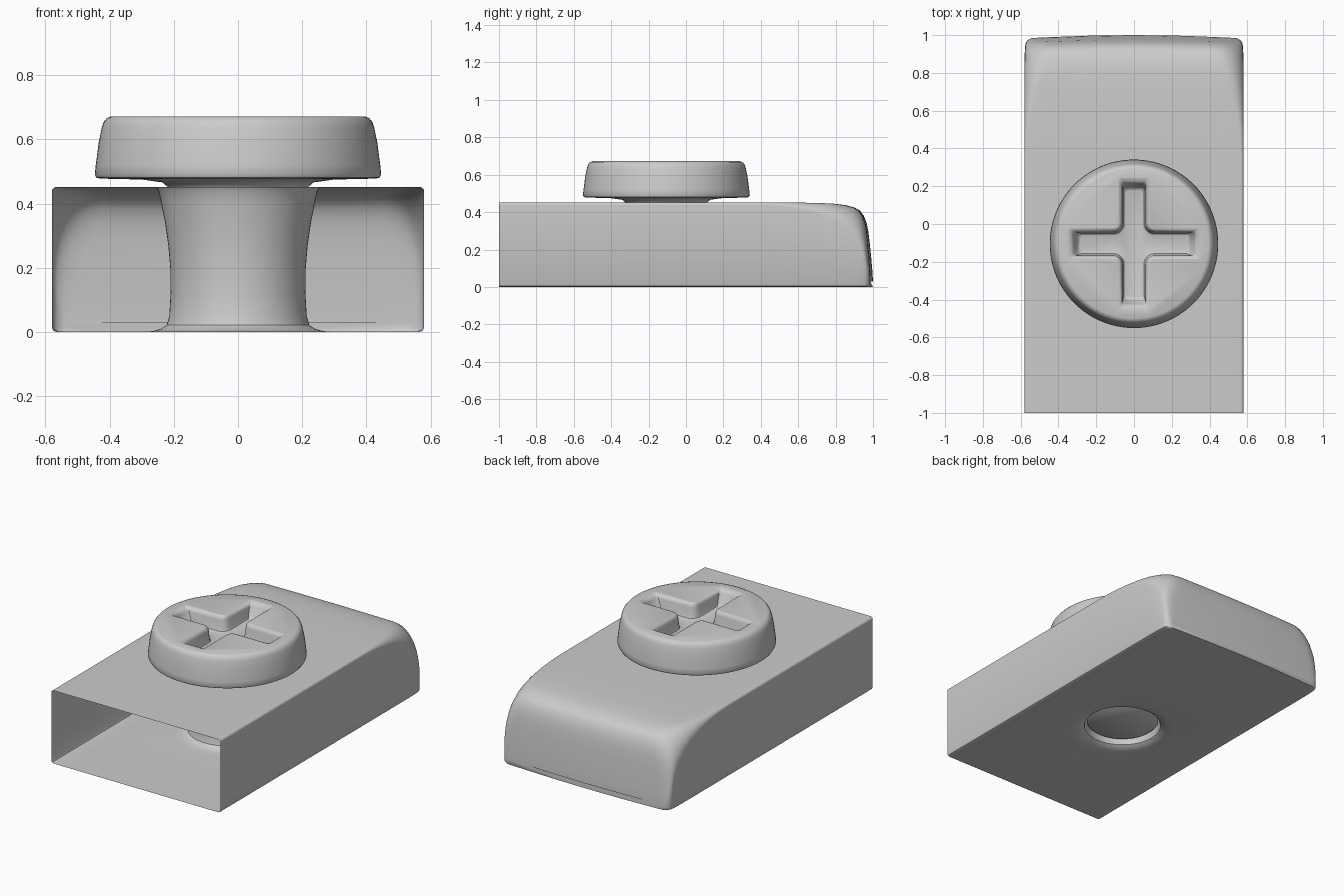
import bpy, bmesh
from math import sin, cos, pi, radians

if "Cube" in bpy.data.objects:
    bpy.data.objects.remove(bpy.data.objects["Cube"])

CY = -0.105          # screw axis position along y


def finish(name, bm, angle=40):
    bmesh.ops.remove_doubles(bm, verts=bm.verts, dist=1e-5)
    bmesh.ops.recalc_face_normals(bm, faces=bm.faces)
    me = bpy.data.meshes.new(name)
    bm.to_mesh(me)
    bm.free()
    ob = bpy.data.objects.new(name, me)
    bpy.context.collection.objects.link(ob)
    smooth(ob, angle)
    return ob


def smooth(ob, angle=40):
    bpy.ops.object.select_all(action='DESELECT')
    ob.select_set(True)
    bpy.context.view_layer.objects.active = ob
    bpy.ops.object.shade_smooth_by_angle(angle=radians(angle))


def bridge(bm, rings, skip=None):
    """Join closed point rings with quads; returns the vertex rings."""
    vr = [[bm.verts.new(p) for p in r] for r in rings]
    n = len(vr[0])
    for a, b in zip(vr, vr[1:]):
        for i in range(n):
            q = (a[i], a[(i + 1) % n], b[(i + 1) % n], b[i])
            if skip and skip(sum((v.co for v in q), q[0].co * 0) / 4):
                continue
            bm.faces.new(q)
    return vr


# ---- strap end: open-fronted shell with a soft sloping back ----
def section(y, w, h, rx, rz):
    b = min(0.015, h / 3)
    k = 0.5 / 0.565
    half = [((w - b) * f, 0) for f in (k / 2, k, 1)]
    half += [(w - b * 0.3, b * 0.3), (w, b)]
    for i in range(9):
        t = i / 8 * pi / 2
        half.append((w - rx + rx * cos(t), h - rz + rz * sin(t)))
    half += [((w - rx) * f, h) for f in (k, k / 2)]
    ring = [(0, 0)] + half + [(0, h)] + [(-x, z) for x, z in reversed(half)]
    bow = 0.018 * max(0, (y - 0.8) / 0.2)
    return [(x, y - bow * (x / 0.58) ** 2, z) for x, z in ring]


stations = [
    (-1.0, .58, .452, .015, .015), (CY - .5, .58, .452, .015, .015),
    (CY + .5, .58, .452, .015, .015), (.50, .58, .452, .022, .02),
    (.60, .58, .451, .04, .032), (.70, .58, .449, .065, .055),
    (.78, .58, .446, .09, .085), (.85, .58, .438, .12, .12),
    (.90, .579, .425, .14, .15), (.93, .578, .408, .15, .17),
    (.95, .577, .382, .15, .18), (.965, .575, .345, .14, .18),
    (.975, .573, .295, .12, .17), (.983, .569, .23, .09, .14),
    (.990, .562, .16, .06, .09), (.996, .552, .09, .04, .05),
    (1.0, .54, .03, .015, .012)]

bm = bmesh.new()
rings = bridge(bm, [section(*s) for s in stations],
               skip=lambda c: abs(c.x) < .499 and abs(c.y - CY) < .499)
bm.faces.new(rings[-1])

# flared screw tube joining the floor and the roof of the shell
N = 64
angs = [2 * pi * i / N for i in range(N)]


def circle(r, z):
    return [(r * cos(a), CY + r * sin(a), z) for a in angs]


def square(z):
    out = []
    for a in angs:
        s = .5 / max(abs(cos(a)), abs(sin(a)))
        out.append((s * cos(a), CY + s * sin(a), z))
    return out


tube = [(.30, 0), (.265, .003), (.24, .010), (.222, .022), (.214, .05),
        (.210, .12), (.211, .20), (.217, .27), (.227, .34), (.239, .40),
        (.248, .44), (.256, .452)]
bridge(bm, [square(0)] + [circle(r, z) for r, z in tube] + [square(.452)])
finish("strap_end", bm)

# ---- screw: turned profile ----
N = 96
angs = [2 * pi * i / N for i in range(N)]
profile = [(.195, .045), (.207, .055), (.207, .42), (.217, .45),
           (.235, .466), (.30, .475), (.43, .478), (.441, .481), (.446, .490),
           (.443, .52), (.434, .59), (.424, .638), (.418, .655),
           (.408, .667), (.394, .672)]
bm = bmesh.new()
rings = bridge(bm, [circle(r, z) for r, z in profile])
bm.faces.new(rings[0])
bm.faces.new(rings[-1])
screw = finish("screw", bm)


# ---- tapered cross recess cut into the head ----
def cross(dl, d, z):
    length, w, r = .325 + dl, .062 + d, .045
    c, ra = .062 + r, r - d
    quad = [(length, -w + .012), (length, w - .012), (length - .012, w)]
    for i in range(6):
        t = -pi / 2 - i / 5 * pi / 2
        quad.append((c + ra * cos(t), c + ra * sin(t)))
    quad.append((w, length - .012))
    pts = []
    for k in range(4):
        ck, sk = (1, 0, -1, 0)[k], (0, 1, 0, -1)[k]
        pts += [(x * ck - y * sk, CY + x * sk + y * ck, z) for x, y in quad]
    return pts


levels = [(-.045, -.02, .580), (-.033, -.010, .584), (-.026, -.005, .595),
          (-.006, 0, .648), (0, .004, .660), (.010, .010, .668),
          (.024, .020, .6725), (.024, .020, .70)]
bm = bmesh.new()
rings = bridge(bm, [cross(*l) for l in levels])
bm.faces.new(rings[0])
bm.faces.new(rings[-1])
cutter = finish("recess_cutter", bm)
cutter.hide_render = True

mod = screw.modifiers.new("recess", 'BOOLEAN')
mod.operation = 'DIFFERENCE'
mod.solver = 'EXACT'
mod.object = cutter
bpy.context.view_layer.objects.active = screw
bpy.ops.object.modifier_apply(modifier=mod.name)
bpy.data.objects.remove(cutter)
smooth(screw)
